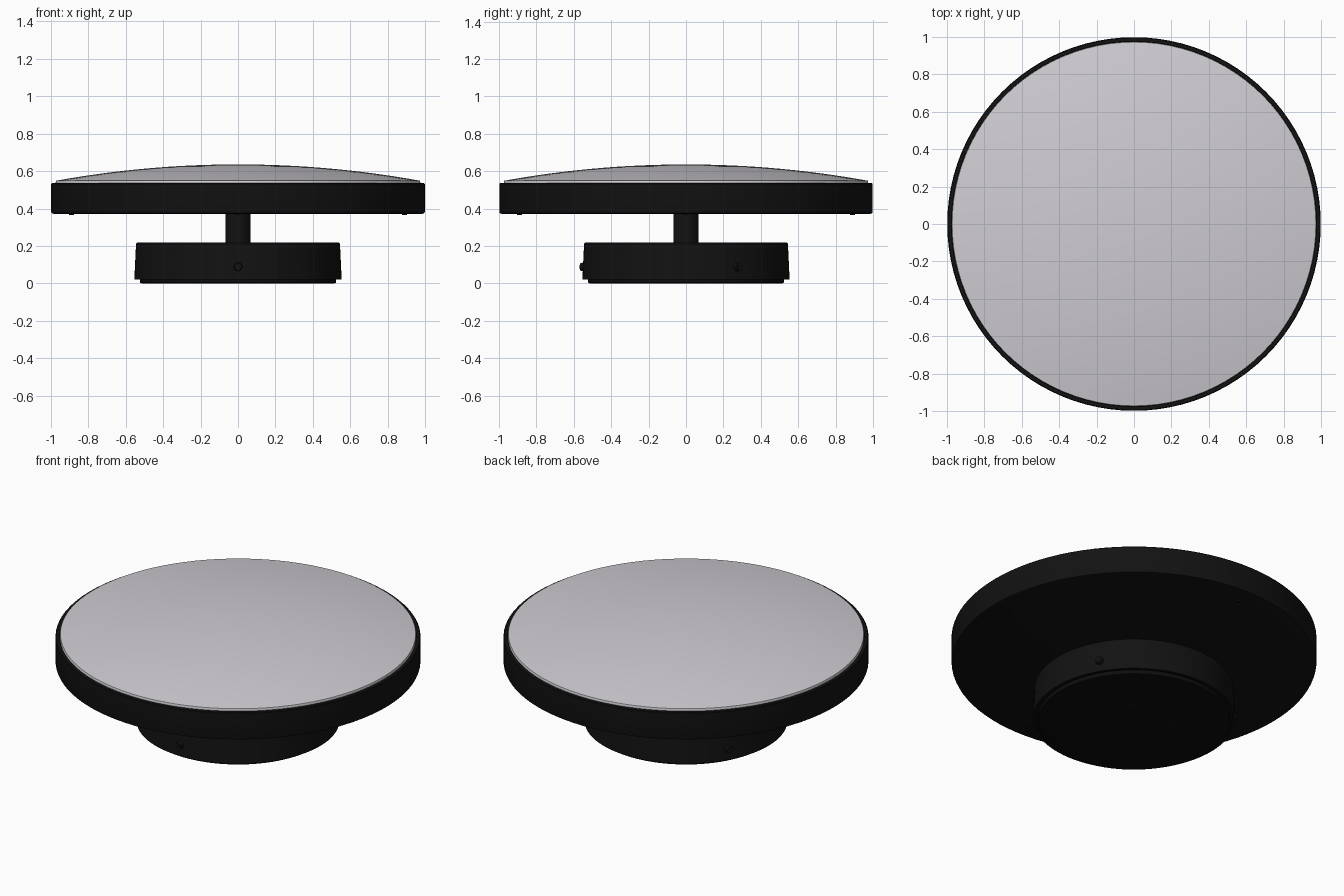
import bpy, bmesh, math
from mathutils import Matrix, Vector

if "Cube" in bpy.data.objects:
    bpy.data.objects.remove(bpy.data.objects["Cube"])


def material(name, rgb):
    m = bpy.data.materials.new(name)
    m.diffuse_color = (*rgb, 1)
    m.use_nodes = True
    m.node_tree.nodes["Principled BSDF"].inputs["Base Color"].default_value = m.diffuse_color
    return m


BLACK = material("black_metal", (0.006, 0.006, 0.006))
PLATE = material("dark_plate", (0.004, 0.004, 0.005))
GLASS = material("frosted_diffuser", (0.63, 0.61, 0.65))


def finish(name, bm, mat, angle=35):
    bmesh.ops.recalc_face_normals(bm, faces=bm.faces)
    me = bpy.data.meshes.new(name)
    bm.to_mesh(me)
    bm.free()
    ob = bpy.data.objects.new(name, me)
    bpy.context.collection.objects.link(ob)
    me.materials.append(mat)
    bpy.ops.object.select_all(action='DESELECT')
    ob.select_set(True)
    bpy.context.view_layer.objects.active = ob
    bpy.ops.object.shade_smooth_by_angle(angle=math.radians(angle))
    return ob


def lathe(name, profile, mat, closed=False, steps=96):
    """Spin an (r, z) profile around the z axis."""
    bm = bmesh.new()
    vs = [bm.verts.new((r, 0, z)) for r, z in profile]
    es = [bm.edges.new(p) for p in zip(vs, vs[1:])]
    if closed:
        es.append(bm.edges.new((vs[-1], vs[0])))
    bmesh.ops.spin(bm, geom=vs + es, cent=(0, 0, 0), axis=(0, 0, 1),
                   angle=2 * math.pi, steps=steps)
    bmesh.ops.remove_doubles(bm, verts=bm.verts, dist=1e-5)
    return finish(name, bm, mat)


def screw(name, pos, direction, radius, height):
    """Round screw head with a raised hexagonal centre."""
    bm = bmesh.new()
    rot = Vector((0, 0, 1)).rotation_difference(Vector(direction)).to_matrix().to_4x4()
    base = Matrix.Translation(pos) @ rot
    bmesh.ops.create_cone(bm, cap_ends=True, segments=20, radius1=radius,
                          radius2=radius * 0.8, depth=height, matrix=base)
    bmesh.ops.create_cone(bm, cap_ends=True, segments=6, radius1=radius * 0.45,
                          radius2=radius * 0.45, depth=height * 1.3, matrix=base)
    return finish(name, bm, BLACK)


# Lamp pan: flat underside, upright rim and inner lip
lathe("lamp_pan", [(0, 0.375), (0.985, 0.372), (0.995, 0.375), (0.998, 0.383),
                   (0.998, 0.532), (0.994, 0.536), (0.976, 0.536),
                   (0.974, 0.53), (0.974, 0.40), (0, 0.40)], BLACK)

# Shallow domed diffuser with a short upright edge
R, Z0, RISE = 0.972, 0.549, 0.087
sphere_r = (R * R + RISE * RISE) / (2 * RISE)
top = math.asin(R / sphere_r)
dome = [(0.974, 0.53), (0.974, 0.543)]
for i in range(17):
    a = top * (1 - i / 16)
    dome.append((sphere_r * math.sin(a), Z0 + RISE - sphere_r * (1 - math.cos(a))))
lathe("diffuser_dome", dome, GLASS)

# Stem joining pan and canopy
lathe("stem", [(0, 0.20), (0.068, 0.20), (0.068, 0.38), (0, 0.38)], BLACK, steps=48)

# Ceiling canopy: slightly tapered cup, open underneath
lathe("canopy", [(0, 0.218), (0.538, 0.218), (0.545, 0.211), (0.554, 0.022),
                 (0.540, 0.022), (0.533, 0.20), (0, 0.20)], BLACK)

# Mounting plate closing the canopy
lathe("mounting_plate", [(0, 0.05), (0.525, 0.05), (0.525, 0.004), (0.52, 0.003),
                         (0, 0.003)], PLATE)
lathe("plate_flange", [(0.525, 0.028), (0.545, 0.028), (0.545, 0.036), (0.525, 0.036)],
      PLATE, closed=True)

# Raised rings and cross ribs under the plate
for label, r in (("hub_ring", 0.05), ("inner_ring", 0.085), ("outer_ring", 0.19)):
    lathe(label, [(r - 0.005, 0.006), (r - 0.005, 0), (r + 0.005, 0), (r + 0.005, 0.006)],
          BLACK, closed=True, steps=64)
bm = bmesh.new()
for i in range(4):
    bmesh.ops.create_cube(bm, size=1, matrix=Matrix.Rotation(i * math.pi / 2, 4, 'Z')
                          @ Matrix.Translation((0.30, 0, 0.003))
                          @ Matrix.Diagonal((0.43, 0.012, 0.006, 1)))
finish("cross_ribs", bm, BLACK)

# Three set screws round the canopy
for i in range(3):
    a = math.radians(-90 + 120 * i)
    d = Vector((math.cos(a), math.sin(a), 0))
    screw("canopy_screw_%d" % (i + 1), d * 0.557 + Vector((0, 0, 0.088)), d, 0.024, 0.02)

# Four small screws under the lamp pan
for i in range(4):
    a = i * math.pi / 2
    screw("pan_screw_%d" % (i + 1), (0.89 * math.cos(a), 0.89 * math.sin(a), 0.37),
          (0, 0, -1), 0.015, 0.008)
